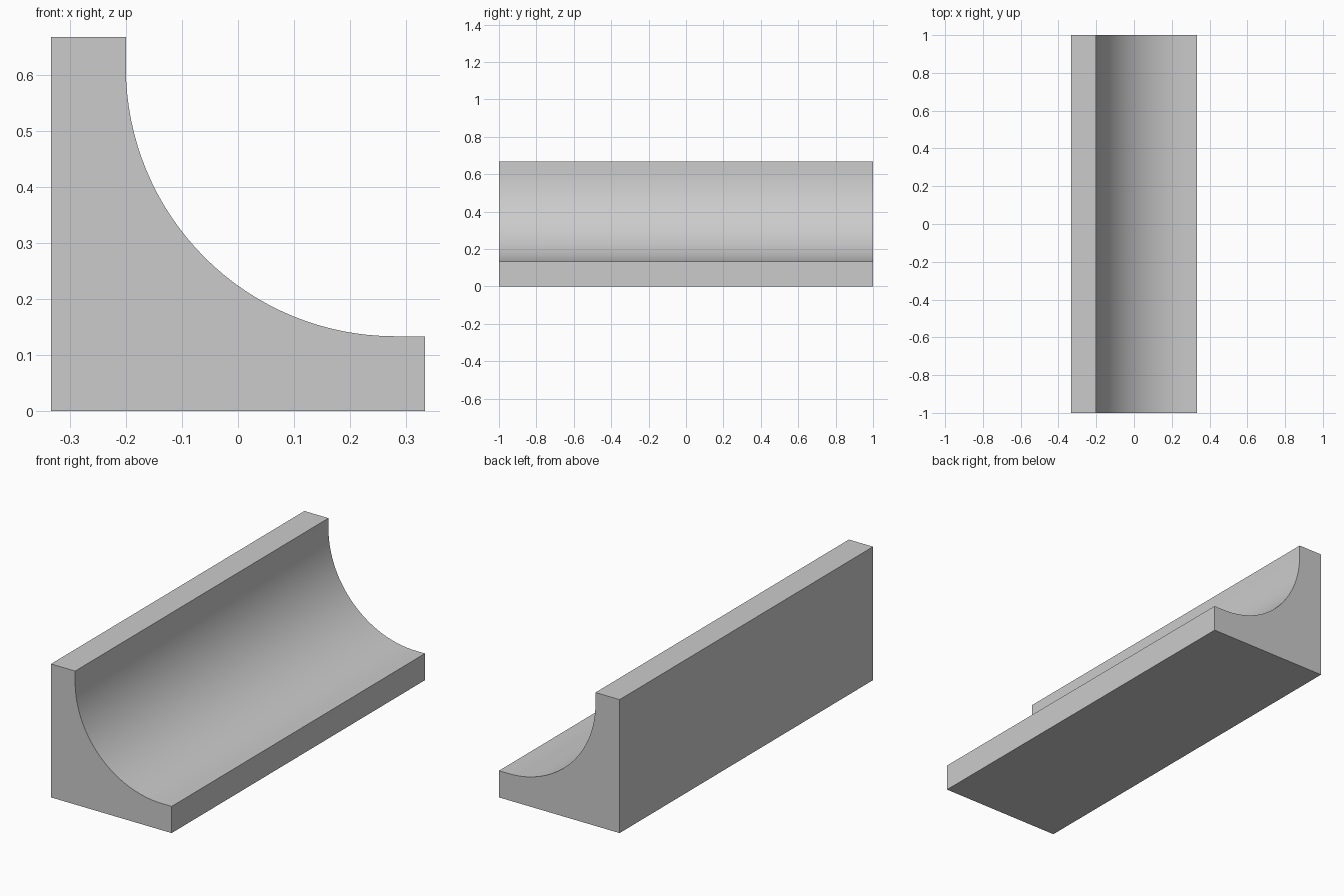
import bpy, bmesh, math

if "Cube" in bpy.data.objects:
    bpy.data.objects.remove(bpy.data.objects["Cube"])

HALF_W, HEIGHT, HALF_L = 1 / 3, 2 / 3, 1.0
LIP = 0.1333            # thickness of the back wall and the front lip
R = 0.48                # cove radius
CX, CZ = LIP - HALF_W + R, LIP + R
SEGMENTS = 32

# Cross-section: square block with a concave quarter-round cove
profile = [(-HALF_W, 0), (HALF_W, 0), (HALF_W, LIP)]
for i in range(SEGMENTS + 1):
    a = math.radians(270 - 90 * i / SEGMENTS)
    profile.append((CX + R * math.cos(a), CZ + R * math.sin(a)))
profile += [(LIP - HALF_W, HEIGHT), (-HALF_W, HEIGHT)]

# Extrude the cross-section along y
bm = bmesh.new()
face = bm.faces.new([bm.verts.new((x, -HALF_L, z)) for x, z in profile])
result = bmesh.ops.extrude_face_region(bm, geom=[face], use_keep_orig=True)
moved = [g for g in result["geom"] if isinstance(g, bmesh.types.BMVert)]
bmesh.ops.translate(bm, verts=moved, vec=(0, 2 * HALF_L, 0))
bmesh.ops.recalc_face_normals(bm, faces=bm.faces)

mesh = bpy.data.meshes.new("cove_block")
bm.to_mesh(mesh)
bm.free()
block = bpy.data.objects.new("cove_block", mesh)
bpy.context.collection.objects.link(block)

# Smooth cove, sharp corners
bpy.context.view_layer.objects.active = block
block.select_set(True)
bpy.ops.object.shade_smooth_by_angle(angle=math.radians(30))
